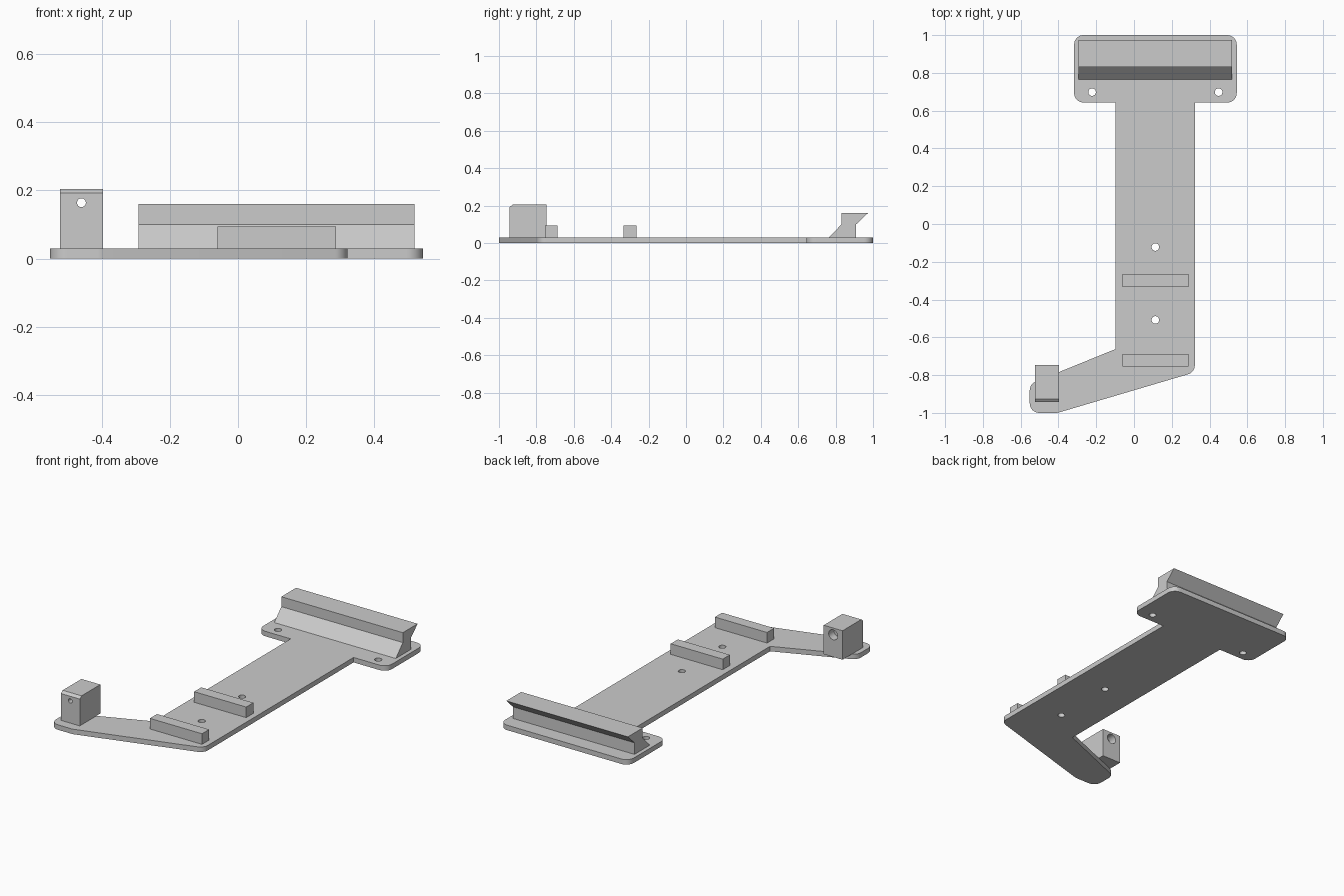
import bpy, bmesh, math
from mathutils import Vector, Matrix

cube = bpy.data.objects.get("Cube")
if cube:
    bpy.data.objects.remove(cube, do_unlink=True)

grey = bpy.data.materials.new("light grey")
grey.use_nodes = True
grey.diffuse_color = (0.6, 0.6, 0.6, 1)
grey.node_tree.nodes["Principled BSDF"].inputs["Base Color"].default_value = (0.6, 0.6, 0.6, 1)

BASE = 0.03  # plate thickness


def add_object(name, bm):
    bmesh.ops.recalc_face_normals(bm, faces=bm.faces)
    mesh = bpy.data.meshes.new(name)
    bm.to_mesh(mesh)
    bm.free()
    mesh.materials.append(grey)
    obj = bpy.data.objects.new(name, mesh)
    bpy.context.collection.objects.link(obj)
    return obj


def prism(name, points, offset):
    """Extrude a closed outline of 3D points along an offset."""
    bm = bmesh.new()
    face = bm.faces.new([bm.verts.new(p) for p in points])
    ext = bmesh.ops.extrude_face_region(bm, geom=[face])
    moved = [g for g in ext["geom"] if isinstance(g, bmesh.types.BMVert)]
    bmesh.ops.translate(bm, verts=moved, vec=offset)
    # Extruding may discard the first face; close both ends
    bmesh.ops.holes_fill(bm, edges=[e for e in bm.edges if e.is_boundary], sides=0)
    return add_object(name, bm)


def side_prism(name, profile, x0, x1):
    return prism(name, [(x0, y, z) for y, z in profile], (x1 - x0, 0, 0))


def rounded(corners, steps=8):
    """Outline with a tangent arc at every corner that has a radius."""
    out = []
    for i, (x, y, r) in enumerate(corners):
        p = Vector((x, y))
        if r == 0:
            out.append((x, y, 0))
            continue
        a = (Vector(corners[i - 1][:2]) - p).normalized()
        b = (Vector(corners[(i + 1) % len(corners)][:2]) - p).normalized()
        half = a.angle(b) / 2
        centre = p + (a + b).normalized() * (r / math.sin(half))
        start = p + a * (r / math.tan(half)) - centre
        end = p + b * (r / math.tan(half)) - centre
        sweep = start.angle_signed(end)
        for k in range(steps + 1):
            v = centre + Matrix.Rotation(-sweep * k / steps, 2) @ start
            out.append((v.x, v.y, 0))
    return out


def drill(obj, centre, radius, depth, axis="Z"):
    """Cut a round hole, centred on a point, into an object."""
    bm = bmesh.new()
    turn = Matrix.Rotation(math.pi / 2, 4, "X") if axis == "Y" else Matrix()
    bmesh.ops.create_cone(bm, cap_ends=True, segments=32, radius1=radius, radius2=radius,
                          depth=depth, matrix=Matrix.Translation(centre) @ turn)
    cutter = add_object("hole_cutter", bm)
    cutter.hide_render = True
    mod = obj.modifiers.new("hole", "BOOLEAN")
    mod.operation = "DIFFERENCE"
    mod.solver = "EXACT"
    mod.object = cutter
    bpy.context.view_layer.update()
    result = bpy.data.meshes.new_from_object(obj.evaluated_get(bpy.context.evaluated_depsgraph_get()))
    obj.modifiers.clear()
    obj.data = result
    bpy.data.objects.remove(cutter, do_unlink=True)


# Base plate: wide head, straight stem and angled foot
plate = prism("base_plate", rounded([
    (-0.317, 1, 0.05), (-0.317, 0.643, 0.05), (-0.098, 0.643, 0), (-0.098, -0.662, 0),
    (-0.552, -0.847, 0.05), (-0.552, -1, 0.05), (-0.405, -1, 0.05), (0.322, -0.785, 0.05),
    (0.322, 0.643, 0), (0.544, 0.643, 0.05), (0.544, 1, 0.05)]), (0, 0, BASE))
for x, y in [(-0.222, 0.698), (0.448, 0.698), (0.113, -0.122), (0.113, -0.508)]:
    drill(plate, (x, y, BASE / 2), 0.02, 0.2)

# Rail on the head: sloped front, overhanging back lip
rail = side_prism("hook_rail", [(0.764, BASE), (0.832, 0.1), (0.832, 0.16), (0.973, 0.16),
                                (0.91, 0.1), (0.91, BASE)], -0.293, 0.519)

# Two low cross bars on the stem
bars = [side_prism(name, [(y, BASE), (y + 0.068, BASE), (y + 0.068, 0.094), (y, 0.094)], -0.06, 0.288)
        for name, y in [("middle_bar", -0.333), ("front_bar", -0.755)]]

# Upright block on the foot, with chamfered top and stepped hole
block = side_prism("foot_block", [(-0.943, BASE), (-0.943, 0.192), (-0.926, 0.205),
                                  (-0.747, 0.205), (-0.747, BASE)], -0.523, -0.397)
drill(block, (-0.46, -0.85, 0.164), 0.013, 0.4, "Y")
drill(block, (-0.46, -0.747, 0.164), 0.03, 0.1, "Y")

# Smooth arcs, sharp edges
bpy.ops.object.select_all(action="DESELECT")
for obj in [plate, block]:
    obj.select_set(True)
bpy.context.view_layer.objects.active = plate
bpy.ops.object.shade_smooth_by_angle(angle=math.radians(30))
